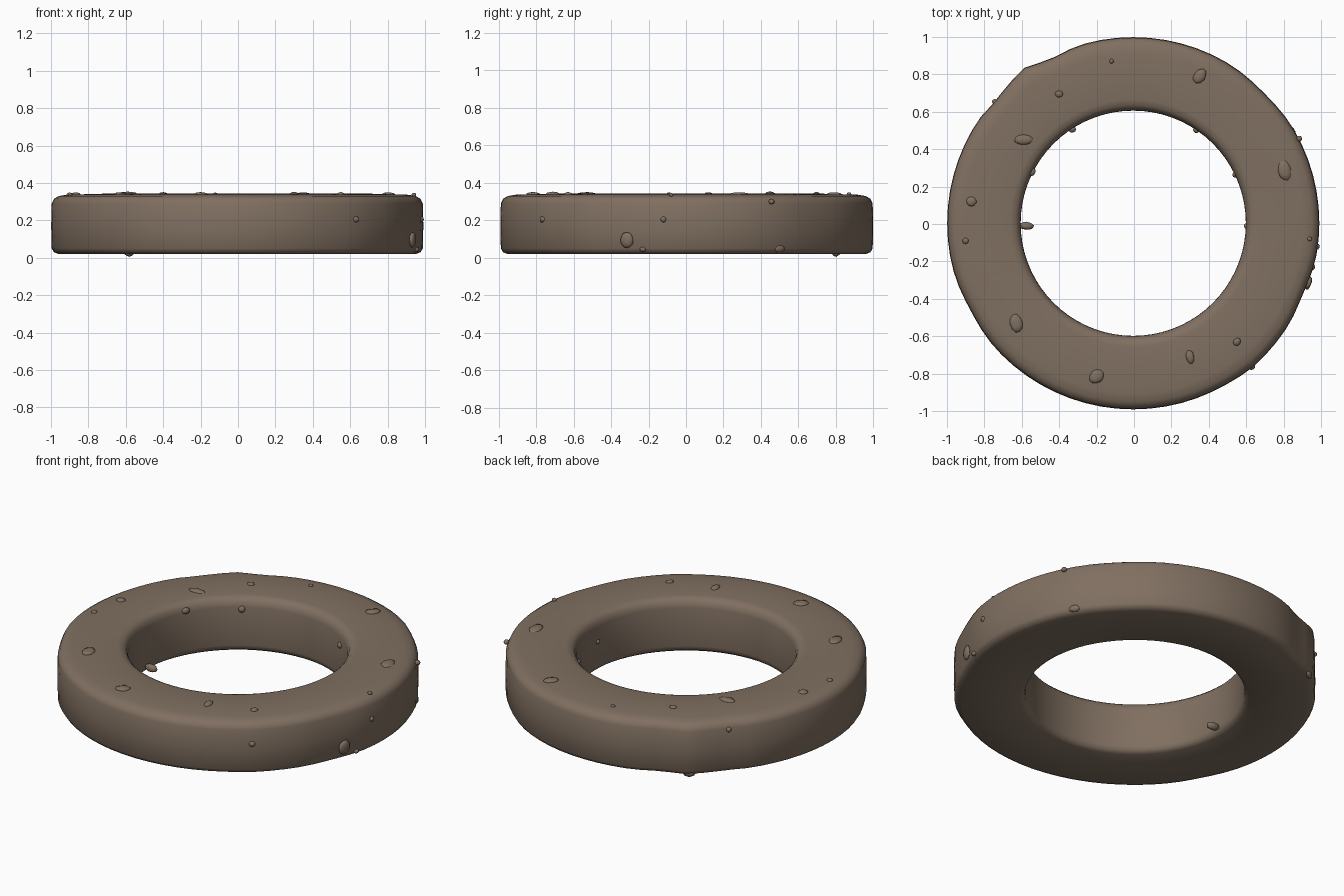
import bpy, bmesh, math, random
from mathutils import Vector

random.seed(4)
if "Cube" in bpy.data.objects:
    bpy.data.objects.remove(bpy.data.objects["Cube"], do_unlink=True)

stone = bpy.data.materials.new("brown stone")
stone.use_nodes = True
colour = (0.215, 0.16, 0.118, 1)
stone.diffuse_color = colour
stone.node_tree.nodes["Principled BSDF"].inputs["Base Color"].default_value = colour


def finish(bm, name, angle):
    """Turn a bmesh into a smooth stone object."""
    bmesh.ops.recalc_face_normals(bm, faces=bm.faces)
    mesh = bpy.data.meshes.new(name)
    bm.to_mesh(mesh)
    bm.free()
    mesh.materials.append(stone)
    obj = bpy.data.objects.new(name, mesh)
    bpy.context.collection.objects.link(obj)
    bpy.ops.object.select_all(action='DESELECT')
    obj.select_set(True)
    bpy.context.view_layer.objects.active = obj
    bpy.ops.object.shade_smooth_by_angle(angle=math.radians(angle))
    return obj


# Worn rim: angle in degrees, radial offset, width in degrees
WEAR = [(126, 0.022, 4), (115, -0.012, 5), (139, -0.01, 4), (45, -0.008, 9),
        (-23, -0.012, 8), (-152, -0.008, 8), (-50, 0.006, 6)]


def wear(a):
    total = 0
    for centre, amount, width in WEAR:
        d = (math.degrees(a) - centre + 180) % 360 - 180
        total += amount * math.exp(-(d / width) ** 2)
    return total


# Stone ring: closed rounded cross-section swept round the centre
PROFILE = [(0.955, 0.02), (0.98, 0.03), (0.992, 0.05), (0.995, 0.17),
           (0.992, 0.29), (0.98, 0.315), (0.955, 0.33), (0.91, 0.337),
           (0.66, 0.344), (0.63, 0.337), (0.612, 0.32), (0.603, 0.29),
           (0.602, 0.06), (0.607, 0.035), (0.63, 0.02)]
SEGMENTS = 72
bm = bmesh.new()
rows = []
for i in range(SEGMENTS):
    a = math.tau * i / SEGMENTS
    row = []
    for r, z in PROFILE:
        r += wear(a) * max(0, (r - 0.8) / 0.2)
        row.append(bm.verts.new((r * math.cos(a) - 0.004, r * math.sin(a) + 0.004, z)))
    rows.append(row)
n = len(PROFILE)
for i in range(SEGMENTS):
    p, q = rows[i], rows[(i + 1) % SEGMENTS]
    for j in range(n):
        k = (j + 1) % n
        bm.faces.new((p[j], q[j], q[k], p[k]))
finish(bm, "stone_ring", 50)


def pebble(name, place, size, turn=0):
    """Small irregular lump partly sunk into the ring."""
    bm = bmesh.new()
    bmesh.ops.create_icosphere(bm, subdivisions=2, radius=1)
    for v in bm.verts:
        v.co *= random.uniform(0.9, 1.04)
        v.co = Vector(v.co[i] * size[i] for i in range(3))
    obj = finish(bm, name, 60)
    obj.location = place
    obj.rotation_euler.z = math.radians(turn)


# Pebbles on the top: x, y, half length, half width, turn
TOP = [(0.35, 0.79, 0.045, 0.032, 50), (-0.12, 0.87, 0.013, 0.013, 0),
       (-0.4, 0.695, 0.023, 0.019, 0), (-0.59, 0.45, 0.05, 0.028, 0),
       (-0.87, 0.12, 0.028, 0.027, 0), (-0.9, -0.09, 0.018, 0.017, 0),
       (-0.63, -0.53, 0.052, 0.036, 100), (-0.2, -0.815, 0.045, 0.036, 40),
       (0.3, -0.71, 0.038, 0.022, 100), (0.55, -0.63, 0.023, 0.019, 60),
       (0.805, 0.285, 0.054, 0.036, 95), (0.94, -0.08, 0.014, 0.012, 0)]
for x, y, a, b, turn in TOP:
    z = 0.344 - 0.03 * max(0, math.hypot(x, y) - 0.66)
    pebble("top_pebble", (x, y, z), (a, b, 0.012), turn)

# Pebbles on the walls: angle, radius, height, half width, half height
WALL = [(-50.5, 0.99, 0.205, 0.019, 0.018), (-7, 0.985, 0.205, 0.017, 0.017),
        (-18.7, 0.985, 0.095, 0.038, 0.045), (-13.6, 0.98, 0.045, 0.018, 0.014),
        (30.5, 0.98, 0.05, 0.036, 0.022), (27.3, 0.995, 0.3, 0.016, 0.015),
        (126, 0.99, 0.03, 0.035, 0.024), (138.7, 0.99, 0.28, 0.015, 0.015),
        (26, 0.602, 0.2, 0.017, 0.017), (56.5, 0.602, 0.24, 0.018, 0.018),
        (123, 0.602, 0.28, 0.02, 0.02), (153, 0.61, 0.3, 0.025, 0.02),
        (-1, 0.602, 0.2, 0.015, 0.015)]
for deg, r, z, w, h in WALL:
    a = math.radians(deg)
    pebble("wall_pebble", (r * math.cos(a), r * math.sin(a), z),
           (0.016, w, h), deg)

# Long pebble low on the inner wall
pebble("inner_pebble", (-0.575, -0.01, 0.055), (0.042, 0.022, 0.024), -5)
